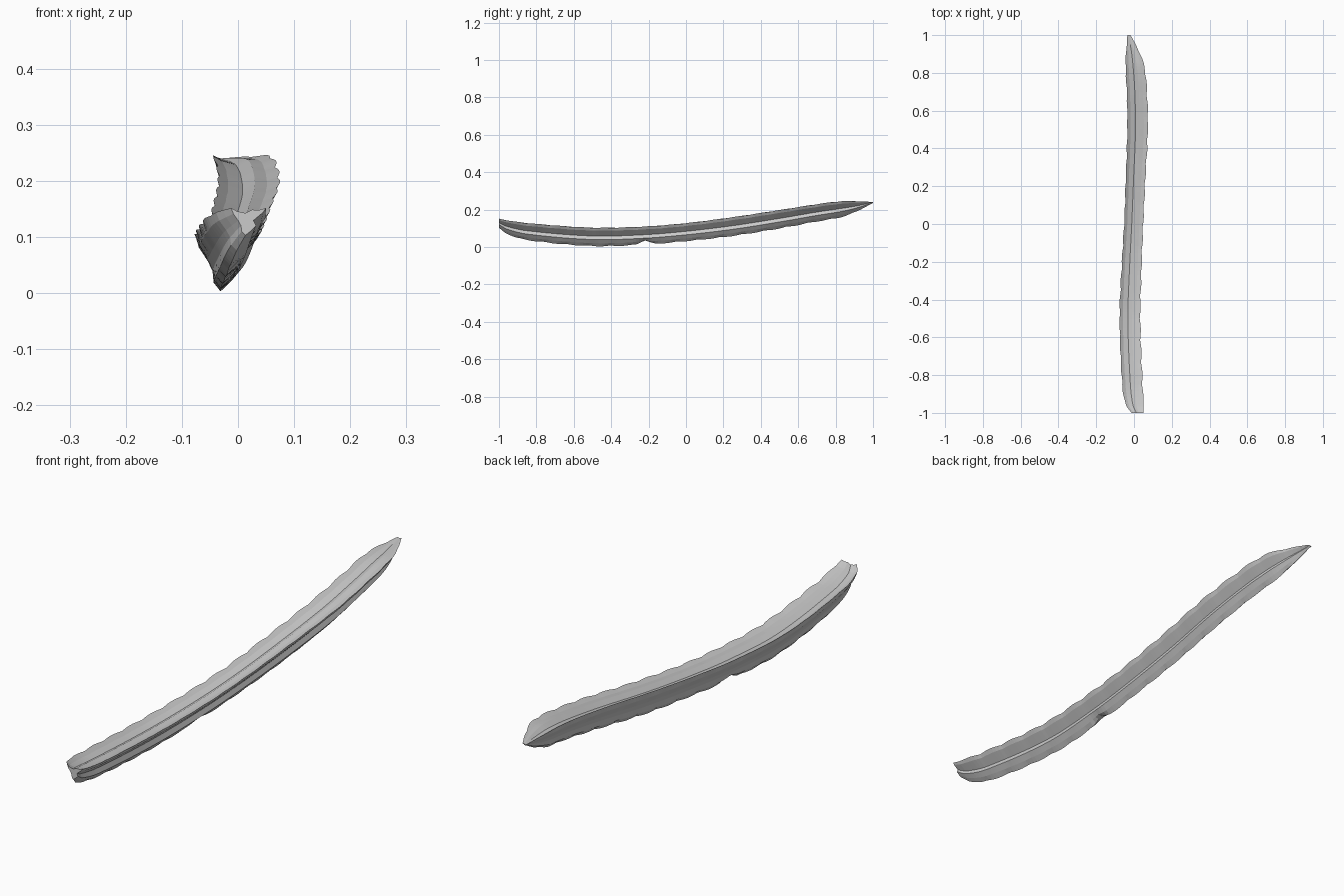
import bpy, bmesh, math

cube = bpy.data.objects.get("Cube")
if cube:
    bpy.data.objects.remove(cube, do_unlink=True)

# Plain grey pod skin
skin = bpy.data.materials.new("pod grey")
skin.use_nodes = True
grey = (0.6, 0.6, 0.6, 1)
skin.diffuse_color = grey
skin.node_tree.nodes["Principled BSDF"].inputs["Base Color"].default_value = grey

# Stations along the pod: y, left, right, bottom, top
STATIONS = [
    (-1, -.012, .05, .103, .153), (-.96, -.042, .05, .072, .145),
    (-.85, -.062, .045, .038, .13), (-.5, -.076, .033, .006, .106),
    (-.22, -.065, .04, .014, .112), (0, -.052, .048, .032, .13),
    (.25, -.043, .06, .06, .162), (.5, -.035, .073, .1, .2),
    (.7, -.038, .068, .137, .231), (.82, -.044, .057, .158, .246),
    (.9, -.042, .033, .185, .246), (1, -.035, -.018, .236, .241)]

# Three-finned section in the unit square, fin strength last
SECTION = [
    (0, .97, 1), (.16, .86, .3), (.4, .79, 0), (.6, .91, 0), (.8, .9, .2),
    (1, .97, 1), (.92, .82, .5), (.64, .53, 0), (.71, .34, 0), (.56, .15, .3),
    (.41, 0, 1), (.3, .14, .4), (.28, .34, 0), (.2, .52, 0), (.06, .76, .5)]


def tangent(i, k):
    a, b = STATIONS[max(i - 1, 0)], STATIONS[min(i + 1, len(STATIONS) - 1)]
    return (b[k] - a[k]) / (b[0] - a[0])


def bounds(y):
    """Smooth left, right, bottom and top limits at y."""
    i = max(j for j in range(len(STATIONS) - 1) if STATIONS[j][0] <= y)
    a, b = STATIONS[i], STATIONS[i + 1]
    h = b[0] - a[0]
    t = (y - a[0]) / h
    s = t * t * (3 - 2 * t)
    return [a[k] + (b[k] - a[k]) * s
            + h * t * (1 - t) * ((1 - t) * tangent(i, k) - t * tangent(i + 1, k))
            for k in range(1, 5)]


bm = bmesh.new()
rings = []
COUNT = 120
for n in range(COUNT + 1):
    y = -1 + 2 * n / COUNT
    left, right, bottom, top = bounds(y)
    # Scalloped fin edges fade out at both ends
    fade = min(1, (1 - abs(y)) / .1)
    ring = []
    for index, (u, v, fin) in enumerate(SECTION):
        phase = index // 5 * .7
        wave = .005 * fade * fin * (abs(math.sin(math.pi * 8.5 * y + phase)) - .6)
        x = left + u * (right - left) + wave * (u - .45) * 2
        z = bottom + v * (top - bottom) + wave * (v - .6) * 1.6
        # Nick in the keel
        if v < .2:
            z += .024 * max(0, 1 - abs(y + .22) / .05) * fin
        ring.append(bm.verts.new((x, y, z)))
    rings.append(ring)

# Skin between rings, with flat end caps
for a, b in zip(rings, rings[1:]):
    for i in range(len(SECTION)):
        j = (i + 1) % len(SECTION)
        bm.faces.new((a[i], a[j], b[j], b[i]))
bm.faces.new(rings[0])
bm.faces.new(rings[-1])
bmesh.ops.recalc_face_normals(bm, faces=bm.faces)

mesh = bpy.data.meshes.new("winged_pod")
bm.to_mesh(mesh)
bm.free()
mesh.materials.append(skin)
pod = bpy.data.objects.new("winged_pod", mesh)
bpy.context.collection.objects.link(pod)
